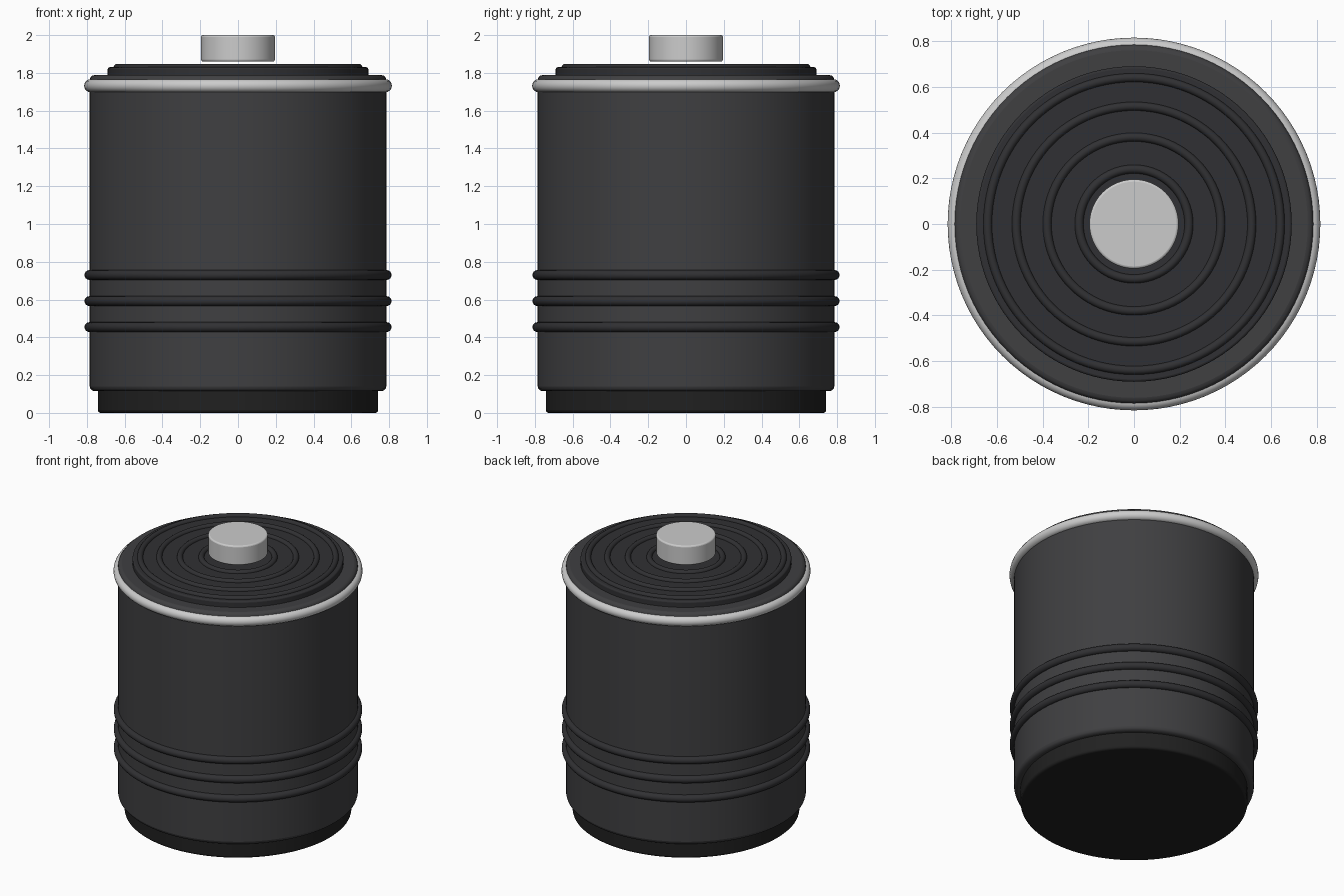
import bpy, math

if "Cube" in bpy.data.objects:
    bpy.data.objects.remove(bpy.data.objects["Cube"])


def material(name, r, g, b):
    m = bpy.data.materials.new(name)
    m.diffuse_color = (r, g, b, 1)
    m.use_nodes = True
    m.node_tree.nodes["Principled BSDF"].inputs["Base Color"].default_value = m.diffuse_color
    return m


body_mat = material("charcoal", 0.05, 0.05, 0.053)
rib_mat = material("dark_rubber", 0.03, 0.03, 0.033)
base_mat = material("black", 0.015, 0.015, 0.015)
silver = material("silver", 0.55, 0.55, 0.55)


def finish(name, mat):
    ob = bpy.context.object
    ob.name = name
    ob.data.materials.append(mat)
    bpy.ops.object.shade_smooth_by_angle(angle=math.radians(35))
    return ob


def disc(name, r, z0, z1, bevel, mat):
    bpy.ops.mesh.primitive_cylinder_add(vertices=96, radius=r, depth=z1 - z0,
                                        location=(0, 0, (z0 + z1) / 2))
    ob = finish(name, mat)
    b = ob.modifiers.new("rounded_edge", 'BEVEL')
    b.width = bevel
    b.segments = 3
    b.limit_method = 'ANGLE'
    b.angle_limit = math.radians(40)
    return ob


def ring(name, major, minor, z, mat):
    bpy.ops.mesh.primitive_torus_add(major_radius=major, minor_radius=minor,
                                     major_segments=96, minor_segments=16,
                                     location=(0, 0, z))
    return finish(name, mat)


# Stacked main volumes
disc("base", 0.742, 0.0, 0.16, 0.015, base_mat)
disc("body", 0.785, 0.115, 1.788, 0.025, body_mat)
disc("lid", 0.69, 1.76, 1.83, 0.01, rib_mat)

# Silver trim near the rim
ring("rim_trim", 0.78, 0.035, 1.732, silver)

# Grip ribs around the lower body
for i, z in enumerate((0.454, 0.592, 0.73)):
    ring(f"grip_rib_{i + 1}", 0.787, 0.026, z, rib_mat)

# Concentric ridges on the lid
for i, r in enumerate((0.24, 0.38, 0.515, 0.64)):
    ring(f"lid_ridge_{i + 1}", r, 0.019, 1.829, rib_mat)

# Button, hovering just above the lid
disc("button", 0.195, 1.86, 2.0, 0.01, silver)
